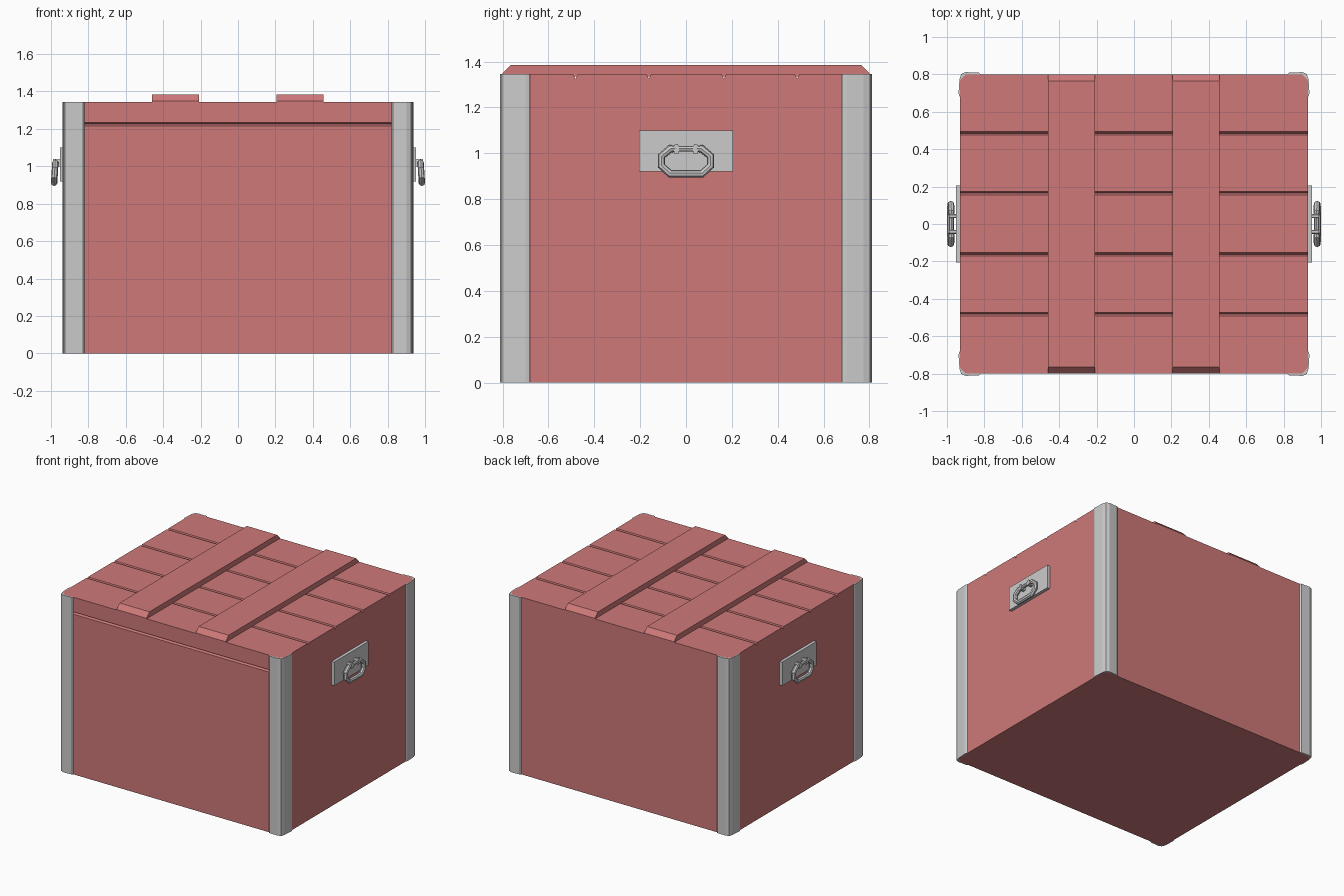
import bpy, bmesh
from mathutils import Vector

if "Cube" in bpy.data.objects:
    bpy.data.objects.remove(bpy.data.objects["Cube"])

red = bpy.data.materials.new("red_paint")
red.diffuse_color = (0.62, 0.19, 0.19, 1)
red.use_nodes = True
red.node_tree.nodes["Principled BSDF"].inputs["Base Color"].default_value = red.diffuse_color


def prism(name, outline, axis, lo, hi, mat=None):
    """Extrude a 2D outline along x ('x': outline is y,z) or z ('z': outline is x,y)."""
    place = {"x": lambda p, t: (t, p[0], p[1]), "z": lambda p, t: (p[0], p[1], t)}[axis]
    bm = bmesh.new()
    face = bm.faces.new([bm.verts.new(place(p, lo)) for p in outline])
    grown = bmesh.ops.extrude_face_region(bm, geom=[face])["geom"]
    step = Vector(place((0, 0), hi - lo))
    bmesh.ops.translate(bm, vec=step, verts=[v for v in grown if isinstance(v, bmesh.types.BMVert)])
    bmesh.ops.recalc_face_normals(bm, faces=bm.faces)
    mesh = bpy.data.meshes.new(name)
    bm.to_mesh(mesh)
    bm.free()
    obj = bpy.data.objects.new(name, mesh)
    bpy.context.collection.objects.link(obj)
    if mat:
        mesh.materials.append(mat)
    return obj


def rect(a0, a1, b0, b1):
    return [(a0, b0), (a1, b0), (a1, b1), (a0, b1)]


X, Y, TOP, C = 0.93, 0.80, 1.345, 0.03

# crate body with clipped vertical corners
outline = [(X - C, -Y), (X, -Y + C), (X, Y - C), (X - C, Y),
           (-X + C, Y), (-X, Y - C), (-X, -Y + C), (-X + C, -Y)]
body = prism("crate_body", outline, "z", 0, TOP, red)

# plank grooves on the lid and the lid seam on the front
grooves = [[(y - 0.015, TOP + 0.01), (y, TOP - 0.02), (y + 0.015, TOP + 0.01)]
           for y in (-0.482, -0.162, 0.165, 0.485)]
grooves.append([(-Y - 0.01, 1.212), (-Y + 0.02, 1.225), (-Y - 0.01, 1.238)])
for g in grooves:
    cutter = prism("groove_cutter", g, "x", -1, 1)
    cutter.hide_render = True
    cutter.hide_viewport = True
    mod = body.modifiers.new("groove", "BOOLEAN")
    mod.operation = "DIFFERENCE"
    mod.solver = "EXACT"
    mod.object = cutter
bpy.context.view_layer.objects.active = body
body.select_set(True)
for mod in list(body.modifiers):
    bpy.ops.object.modifier_apply(modifier=mod.name)
for o in [o for o in bpy.data.objects if o.name.startswith("groove_cutter")]:
    bpy.data.objects.remove(o)

# lid battens with sloped ends
batten = [(-Y, TOP - 0.01), (-Y, TOP + 0.004), (-0.765, 1.385),
          (0.765, 1.385), (Y, TOP + 0.004), (Y, TOP - 0.01)]
for x0, x1 in ((-0.46, -0.208), (0.205, 0.457)):
    prism("lid_batten", batten, "x", x0, x1, red)

# metal corner posts wrapped round the body corners
post = [(0.82, Y), (0.83, 0.809), (0.90, 0.812), (0.924, 0.802), (0.933, 0.775),
        (0.938, 0.70), (0.935, 0.685), (X, 0.68), (X, Y - C), (X - C, Y)]
for sx in (-1, 1):
    for sy in (-1, 1):
        prism("corner_post", [(sx * x, sy * y) for x, y in post], "z", 0, TOP)

# side handles: plate, two clips and a hanging ring
half = [(0.035, 1.02, 0.75), (0.068, 1.02, 1), (0.107, 0.988, 1), (0.107, 0.945, 1), (0.07, 0.911, 1)]
path = half + [(-y, z, r) for y, z, r in reversed(half)]
for s in (-1, 1):
    prism("handle_plate", rect(-0.205, 0.205, 0.92, 1.10), "x", s * (X - 0.01), s * 0.953)
    for y in (-0.042, 0.042):
        clip = [(y - 0.011, 1.0), (y + 0.011, 1.0), (y + 0.011, 1.032),
                (y + 0.006, 1.04), (y - 0.006, 1.04), (y - 0.011, 1.032)]
        prism("handle_clip", clip, "x", s * 0.945, s * 0.99)
    curve = bpy.data.curves.new("handle_ring", "CURVE")
    curve.dimensions = "3D"
    curve.bevel_depth = 0.017
    curve.bevel_resolution = 2
    spline = curve.splines.new("POLY")
    spline.points.add(len(path) - 1)
    spline.use_cyclic_u = True
    for p, (y, z, r) in zip(spline.points, path):
        p.co = (s * (0.983 - 0.06 * (z - 0.911)), y, z, 1)
        p.radius = r
    ring = bpy.data.objects.new("handle_ring", curve)
    bpy.context.collection.objects.link(ring)
    bpy.ops.object.select_all(action="DESELECT")
    ring.select_set(True)
    bpy.context.view_layer.objects.active = ring
    bpy.ops.object.convert(target="MESH")
    bpy.ops.object.shade_smooth_by_angle()
